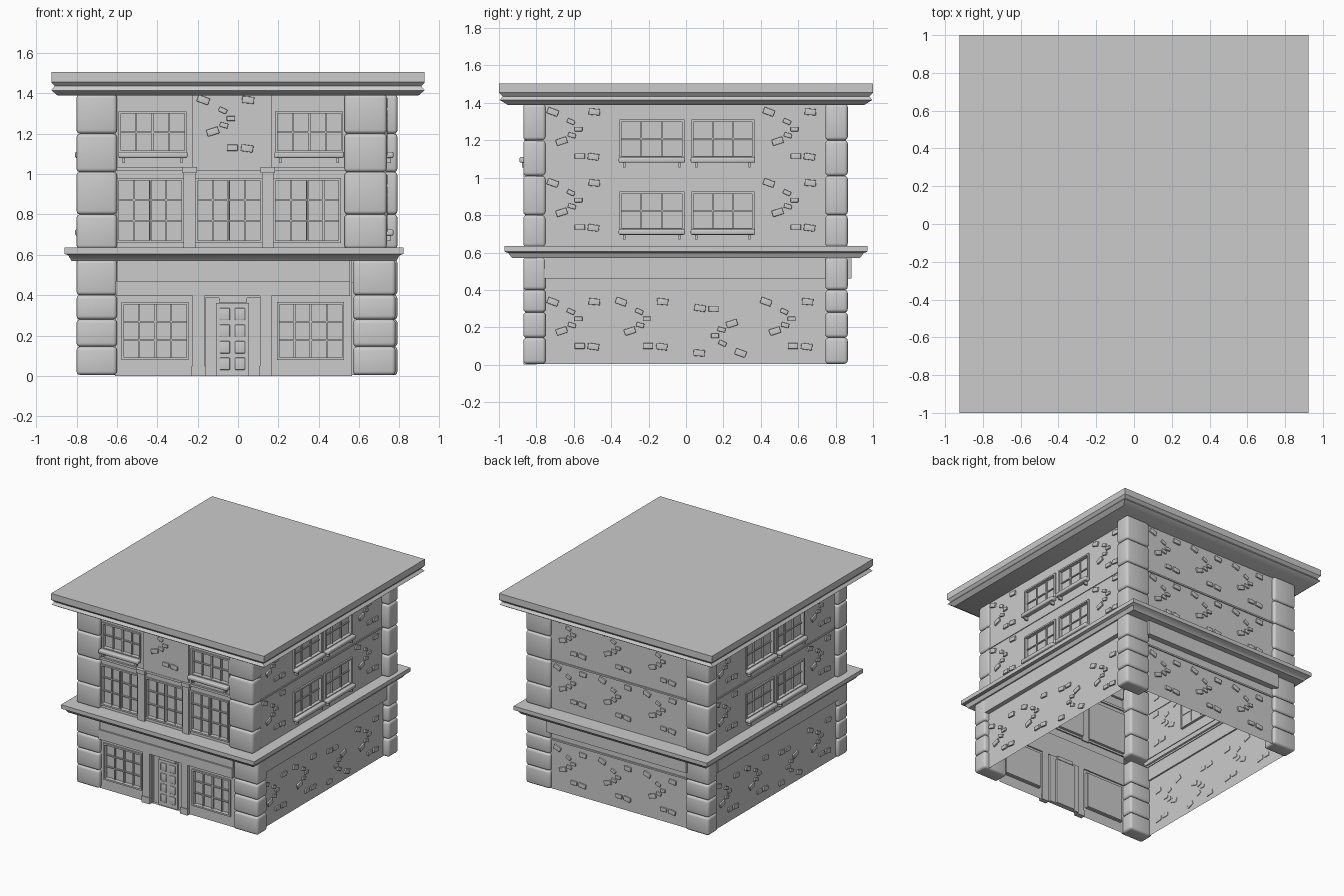
import bpy, bmesh, math
from mathutils import Matrix, Vector

if "Cube" in bpy.data.objects:
    bpy.data.objects.remove(bpy.data.objects["Cube"])

GREY = bpy.data.materials.new("plain grey stone")
GREY.diffuse_color = (0.6, 0.6, 0.6, 1)
GREY.use_nodes = True
GREY.node_tree.nodes["Principled BSDF"].inputs["Base Color"].default_value = GREY.diffuse_color
FRONT, RIGHT, BACK, LEFT = (Matrix.Rotation(k * math.pi / 2, 4, 'Z') for k in range(4))


class Part:
    """One named object; u runs along a wall, d is distance out from the centre."""
    def __init__(self, name):
        self.name, self.bm = name, bmesh.new()

    def box(self, side, u0, u1, d0, d1, z0, z1, tilt=0, bevel=0):
        c = Vector(((u0 + u1) / 2, -(d0 + d1) / 2, (z0 + z1) / 2))
        m = (side @ Matrix.Translation(c) @ Matrix.Rotation(math.radians(tilt), 4, 'Y')
             @ Matrix.Diagonal((u1 - u0, d1 - d0, z1 - z0, 1)))
        vs = bmesh.ops.create_cube(self.bm, size=1, matrix=m)['verts']
        if bevel:
            es = {e for v in vs for e in v.link_edges}
            bmesh.ops.bevel(self.bm, geom=list(es), offset=bevel, segments=3,
                            profile=0.5, affect='EDGES', clamp_overlap=True)

    def quad(self, side, pts):
        self.bm.faces.new([self.bm.verts.new(side @ Vector((u, -d, z))) for u, d, z in pts])

    def wall(self, side, u0, u1, z0, z1, d, holes=(), depth=0.02):
        us = sorted({u0, u1, *[h[0] for h in holes], *[h[1] for h in holes]})
        zs = sorted({z0, z1, *[h[2] for h in holes], *[h[3] for h in holes]})
        for a, b in zip(us, us[1:]):
            for p, q in zip(zs, zs[1:]):
                if not any(h[0] < (a + b) / 2 < h[1] and h[2] < (p + q) / 2 < h[3] for h in holes):
                    self.quad(side, [(a, d, p), (b, d, p), (b, d, q), (a, d, q)])
        for a, b, p, q in holes:
            e = d - depth
            self.quad(side, [(a, e, p), (b, e, p), (b, e, q), (a, e, q)])
            cs = [(a, p), (b, p), (b, q), (a, q)]
            for (x, y), (s, t) in zip(cs, cs[1:] + cs[:1]):
                self.quad(side, [(x, d, y), (s, d, t), (s, e, t), (x, e, y)])

    def rings(self, rows, caps=False):
        loops = [[self.bm.verts.new(p) for p in ((x0, y0, z), (x1, y0, z), (x1, y1, z), (x0, y1, z))]
                 for x0, x1, y0, y1, z in rows]
        for a, b in zip(loops, loops[1:]):
            for i in range(4):
                j = (i + 1) % 4
                self.bm.faces.new((a[i], a[j], b[j], b[i]))
        if caps:
            self.bm.faces.new(loops[0][::-1])
            self.bm.faces.new(loops[-1])

    def done(self):
        me = bpy.data.meshes.new(self.name)
        self.bm.to_mesh(me)
        self.bm.free()
        me.materials.append(GREY)
        ob = bpy.data.objects.new(self.name, me)
        bpy.context.collection.objects.link(ob)
        bpy.context.view_layer.objects.active = ob
        bpy.ops.object.select_all(action='DESELECT')
        ob.select_set(True)
        bpy.ops.object.shade_smooth_by_angle(angle=math.radians(35))


def window(part, side, hole, d, cols, rows, t=0.012):
    """Frame around an opening plus glazing bars."""
    a, b, p, q = hole
    for u in (a, b):
        part.box(side, u - t / 2, u + t / 2, d - 0.02, d + 0.012, p, q)
    for z in (p, q):
        part.box(side, a - t / 2, b + t / 2, d - 0.02, d + 0.012, z - t / 2, z + t / 2)
    for i in range(1, cols):
        u = a + (b - a) * i / cols
        w = 0.006 if i * 2 == cols else 0.004
        part.box(side, u - w, u + w, d - 0.02, d - 0.004, p, q)
    for i in range(1, rows):
        z = p + (q - p) * i / rows
        part.box(side, a, b, d - 0.02, d - 0.006, z - 0.004, z + 0.004)


def sill(part, side, a, b, z, d):
    """Window ledge on two little brackets."""
    part.box(side, a - 0.01, b + 0.01, d, d + 0.042, z - 0.03, z, bevel=0.008)
    for u in (a + 0.02, b - 0.02):
        part.box(side, u - 0.006, u + 0.006, d, d + 0.03, z - 0.055, z - 0.03)


BRICKS = [(.043, .337, 20, 1), (.265, .337, 5, 1), (.14, .285, 25, .7), (.18, .245, 0, .7),
          (.145, .212, 15, .7), (.09, .18, -18, 1), (.187, .10, 0, .9), (.26, .097, 8, 1)]


def bricks(part, side, u, z, d, flip=False):
    for du, dz, tilt, s in BRICKS:
        if flip:
            du, dz = .34 - du, .40 - dz
        w, h = 0.03 * s, 0.017 * s
        part.box(side, u + du - w, u + du + w, d - 0.005, d + 0.012,
                 z + dz - h, z + dz + h, tilt, 0.003)


FD, BD = 0.84, 0.84
# Flat roof with moulded cornice
roof = Part("roof_cornice")
roof.rings([(-x, x, -y, y, z) for x, y, z in
            ((.895, .955, 1.39), (.925, .995, 1.415), (.908, .98, 1.435),
             (.925, 1, 1.455), (.925, 1, 1.505))], caps=True)
roof.done()

# Ledge between ground and upper floors
ledge = Part("floor_ledge")
ledge.rings([(-.76, .73, -.83, .83, .57), (-.825, .785, -.93, .93, .57), (-.84, .80, -.95, .95, .597),
             (-.86, .82, -.97, .97, .605), (-.86, .82, -.97, .97, .636), (-.76, .73, -.83, .83, .636)])
ledge.done()

# Beam under the ledge on three sides, sign board and strip on the front
beam = Part("beam")
beam.box(RIGHT, -.80, .745, .73, .775, .46, .57)
beam.box(LEFT, -.745, .80, .765, .80, .46, .57)
beam.box(BACK, -.60, .62, .83, .885, .46, .57)
beam.box(FRONT, -.60, .555, .83, .855, .46, .575)
beam.box(FRONT, -.605, .555, .83, .868, .395, .47)
beam.done()

# Stacked rounded corner blocks
LOW = (0.005, .145, .28, .40, .575)
HIGH = (.63, .80, 1.01, 1.20, 1.395)
corner = Part("corner_blocks")
for zs, rx in ((LOW, .78), (HIGH, .737)):
    for z0, z1 in zip(zs, zs[1:]):
        corner.box(FRONT, -.80, -.60, .75, .87, z0, z1, bevel=.018)
        corner.box(FRONT, rx - .21, rx, .75, .87, z0, z1, bevel=.018)
        corner.box(FRONT, -.80, -.60, -.865, -.745, z0, z1, bevel=.018)
        corner.box(FRONT, .58, .79, -.865, -.745, z0, z1, bevel=.018)
corner.done()

# Front facade openings
shop = [(-.57, -.25, .085, .36), (.20, .52, .085, .36)]
door = (-.16, .11, 0, .385)
mid = [(-.595, -.275, .665, .975), (-.205, .115, .665, .975), (.18, .505, .665, .975)]
top = [(-.585, -.26, 1.11, 1.305), (.19, .515, 1.11, 1.305)]
front = Part("front_wall")
front.wall(FRONT, -.61, .565, 0, .58, FD, shop + [door], .025)
front.wall(FRONT, -.61, .54, .58, 1.40, FD, mid + top)
front.box(FRONT, -.225, .165, FD - .01, FD + .012, 1.03, 1.39)
front.box(FRONT, -.61, .54, FD - .01, FD + .015, 1.018, 1.035)
front.done()

front_windows = Part("front_windows")
for h in shop:
    window(front_windows, FRONT, h, FD, 4, 3)
for h in mid:
    window(front_windows, FRONT, h, FD, 4, 3)
    window(front_windows, FRONT, ((h[0] + h[1]) / 2, h[1], h[2], h[3]), FD, 1, 1, .008)
for h in top:
    window(front_windows, FRONT, h, FD, 4, 2)
    sill(front_windows, FRONT, h[0], h[1], 1.11, FD + .008)
front_windows.done()

# Front pilasters beside the door and between the middle windows
pil = Part("pilasters")
for a, b in ((-.225, -.165), (.11, .165)):
    pil.box(FRONT, a, b, .83, .862, 0, .395)
    pil.box(FRONT, a - .005, b + .003, .83, .868, 0, .05)
for a, b in ((-.27, -.21), (.12, .175)):
    pil.box(FRONT, a, b, .83, .862, .63, 1.035)
    pil.box(FRONT, a - .008, b + .008, .83, .87, 1.005, 1.035)
pil.done()

# Door leaf with raised panels and a small plate above
leaf = Part("door")
leaf.box(FRONT, -.11, .055, .80, .828, 0, .36)
leaf.box(FRONT, -.095, .045, .80, .845, .363, .39)
for u in (-.09, -.015):
    for i in range(4):
        leaf.box(FRONT, u, u + .05, .82, .834, .03 + i * .082, .09 + i * .082, bevel=.004)
leaf.done()

# Side walls, windows and loose bricks
side_win = [(a, b, z, z + .195) for z in (.725, 1.11) for a, b in ((-.35, -.015), (.035, .36))]
for name, side, d, flip in (("right", RIGHT, .728, 1), ("left", LEFT, .765, 1)):
    w = Part(name + "_wall")
    w.wall(side, -.80, .80, 0.005, .60, d + .012)
    w.wall(side, -.80, .80, .60, 1.40, d, side_win, .015)
    w.box(side, -.755, .745, d - .005, d + .006, 1.008, 1.02)
    w.done()
    win = Part(name + "_windows")
    for h in side_win:
        window(win, side, h, d, 3, 2)
        sill(win, side, h[0], h[1], h[2], d)
    win.done()
    br = Part(name + "_bricks")
    for z in (1.015, .635):
        for u in (-.755, .40):
            bricks(br, side, u, z, d)
    for i, u in enumerate((-.755, -.39, -.005, .385)):
        bricks(br, side, u, 0.0, d + .012, flip=(i == 2))
    br.done()

# Back wall: plain panels with loose bricks, three by three
back = Part("back_wall")
back.wall(BACK, -.78, .78, 0.005, 1.40, BD)
for z in (.395, 1.014):
    back.box(BACK, -.58, .60, BD - .005, BD + .008, z - .006, z + .006)
back.done()
loose = Part("loose_bricks")
for u in (-.57, -.18, .21):
    for z in (0, .635, 1.015):
        bricks(loose, BACK, u, z, BD)
bricks(loose, FRONT, -.215, 1.03, FD + .012)
loose.done()
